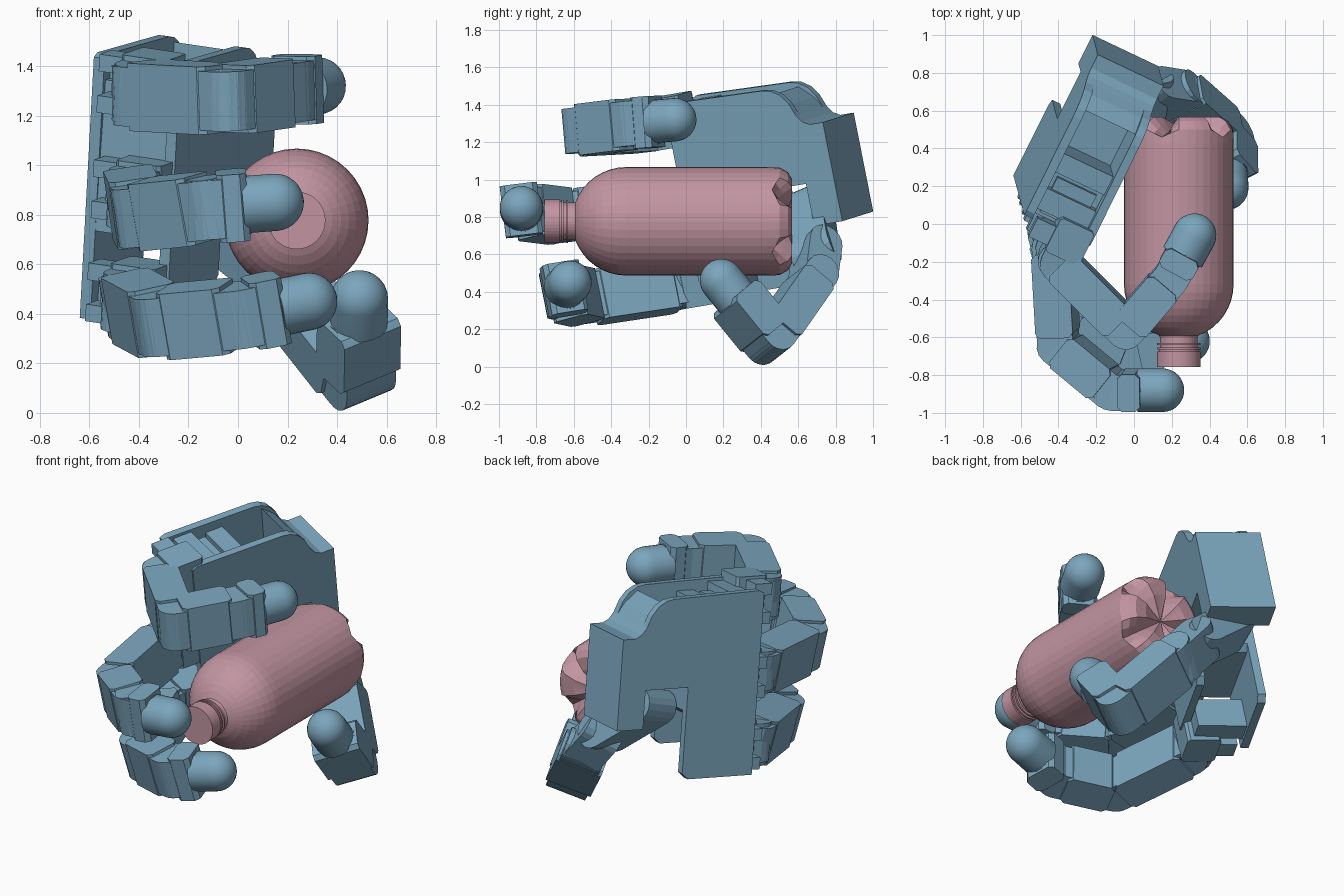
import bpy, bmesh, math
from mathutils import Vector as V

if "Cube" in bpy.data.objects:
    bpy.data.objects.remove(bpy.data.objects["Cube"])

def material(name, col):
    m = bpy.data.materials.new(name)
    m.diffuse_color = (*col, 1)
    m.use_nodes = True
    m.node_tree.nodes["Principled BSDF"].inputs["Base Color"].default_value = m.diffuse_color
    return m

BLUE = material("hand_blue", (0.20, 0.38, 0.51))
PINK = material("bottle_pink", (0.54, 0.30, 0.36))

def finish(name, bm, mat, smooth=False):
    bmesh.ops.recalc_face_normals(bm, faces=bm.faces)
    me = bpy.data.meshes.new(name)
    bm.to_mesh(me)
    bm.free()
    me.materials.append(mat)
    ob = bpy.data.objects.new(name, me)
    bpy.context.collection.objects.link(ob)
    if smooth:
        bpy.ops.object.select_all(action='DESELECT')
        ob.select_set(True)
        bpy.context.view_layer.objects.active = ob
        bpy.ops.object.shade_smooth_by_angle(angle=math.radians(35))
    return ob

class Frame:
    """Local axes: u along the part, v across its profile, w extrusion."""
    def __init__(self, o, u, v, w):
        self.o, self.u, self.v, self.w = V(o), u, v, w
    def at(self, a, b, c):
        return self.o + a * self.u + b * self.v + c * self.w

def prism(bm, fr, pts, w0, w1):
    a = [bm.verts.new(fr.at(u, v, w0)) for u, v in pts]
    b = [bm.verts.new(fr.at(u, v, w1)) for u, v in pts]
    n = len(pts)
    bm.faces.new(a)
    bm.faces.new(b[::-1])
    for i in range(n):
        j = (i + 1) % n
        bm.faces.new((a[i], b[i], b[j], a[j]))

def rect(u0, u1, v0, v1, c=0.0):
    if not c:
        return [(u0, v0), (u1, v0), (u1, v1), (u0, v1)]
    return [(u0 + c, v0), (u1 - c, v0), (u1, v0 + c), (u1, v1 - c),
            (u1 - c, v1), (u0 + c, v1), (u0, v1 - c), (u0, v0 + c)]

def stadium(u0, u1, r, n=8):
    p = []
    for c, s in ((u1, -90), (u0, 90)):
        for i in range(n + 1):
            t = math.radians(s + 180 * i / n)
            p.append((c + r * math.cos(t), r * math.sin(t)))
    return p

def lathe(bm, fr, prof, n, warp=None):
    """Revolve (along, radius) pairs about the frame's u axis."""
    rings = []
    for k, (a, r) in enumerate(prof):
        if r == 0:
            rings.append([bm.verts.new(fr.at(a, 0, 0))] * n)
            continue
        ring = []
        for i in range(n):
            t = 2 * math.pi * i / n
            a2, r2 = warp(k, t, a, r) if warp else (a, r)
            ring.append(bm.verts.new(fr.at(a2, r2 * math.cos(t), r2 * math.sin(t))))
        rings.append(ring)
    for p, q in zip(rings, rings[1:]):
        for i in range(n):
            j = (i + 1) % n
            bm.faces.new(list(dict.fromkeys((p[i], p[j], q[j], q[i]))))

# Palm axes: F toward the fingers, A across them, N out of the palm
F = V((-0.44, -0.88, -0.15)).normalized()
N = V((0.05, -0.2, 0.98)).cross(F).normalized()
A = F.cross(N)
palm = Frame((-0.36, 0.03, 0.90), F, A, N)

# Palm: two shaped plates with a pocketed core between them
def lower(bottom):
    return [(0, bottom), (-.42, bottom), (-.46, bottom + .035), (-.46, -.02), (-.74, -.02),
            (-.74, -.25), (-.91, -.25), (-.91, .29), (-.83, .29), (-.79, .31), (-.76, .35)]
top = [(-.73, .42), (-.69, .47), (-.64, .50), (-.59, .51), (-.03, .525), (0, .51)]
core = lower(-.20) + [(-.72, .41), (-.64, .48), (-.64, .15), (-.38, .15), (-.38, .46),
                      (-.27, .46), (-.27, .42), (-.02, .42)]
bm = bmesh.new()
prism(bm, palm, lower(-.565) + top, -.278, -.23)
prism(bm, palm, lower(-.44) + top, .065, .111)
prism(bm, palm, core, -.23, .065)
for u0, u1, h in ((-.25, -.16, .46), (-.12, -.04, .45)):
    prism(bm, palm, rect(u0, u1, .4, h), -.2, .03)
finish("palm", bm, BLUE)

def link(name, p, q, w, tip=False):
    """Boxed motor body with rounded hinge ends, or a domed end for tips."""
    p, q = V(p), V(q)
    L = (q - p).length
    u = (q - p) / L
    w = (w - w.dot(u) * u).normalized()
    fr = Frame(p, u, w.cross(u), w)
    end = L - (0.11 if tip else 0.05)
    bm = bmesh.new()
    prism(bm, fr, stadium(0, end - .09 if tip else L, .096), -.12, .12)
    prism(bm, fr, rect(.03, end, -.1, .1, .025), -.1375, .1375)
    finish(name, bm, BLUE)
    if tip:
        bm = bmesh.new()
        prof = [(end - .02, 0), (end - .02, .116), (L, .116)]
        prof += [(L + .116 * math.sin(t), .116 * math.cos(t))
                 for t in [math.pi / 2 * i / 8 for i in range(1, 8)]]
        prof.append((L + .116, 0))
        lathe(bm, fr, prof, 28)
        finish(name + "_pad", bm, BLUE, True)

# Three fingers: knuckle, middle joint, end joint, pad centre
fingers = {
    "upper_finger": (.425, [(-.41, -.19, 1.285), (-.04, -.56, 1.265), (.2, -.28, 1.30), (.32, -.06, 1.32)]),
    "middle_finger": (-.01, [(-.43, -.115, .86), (-.40, -.64, .80), (-.11, -.88, .83), (.15, -.88, .85)]),
    "lower_finger": (-.435, [(-.45, -.03, .44), (-.31, -.53, .365), (.02, -.67, .395), (.285, -.62, .45)]),
}
for name, (a, js) in fingers.items():
    js = [V(j) for j in js]
    w = (js[1] - js[0]).cross(js[3] - js[1]).normalized()
    # knuckle block joining the palm
    k = Frame(palm.at(0, a, 0), F, N, A)
    bm = bmesh.new()
    prism(bm, k, rect(-.08, .12, -.1, .1, .015), -.1375, .1375)
    prism(bm, k, stadium(.05, .16, .096), -.115, .115)
    for s in (-1, 1):
        prism(bm, k, rect(-.02, .09, -.21, -.08), s * .085 - .035, s * .085 + .035)
    prism(bm, k, rect(-.02, .045, -.17, -.08), -.12, .12)
    prism(bm, k, rect(-.18, -.06, -.25, .06), -.11, .08)
    finish(name + "_knuckle", bm, BLUE)
    link(name + "_base", js[0], js[1], w)
    link(name + "_mid", js[1], js[2], w)
    link(name + "_end", js[2], js[3], w, tip=True)

# Thumb: swivel block in the palm notch, long link, end link
t0, t1, t2, t3, t4 = [V(p) for p in ((-.20, .66, .86), (.10, .70, .62),
                      (.225, .68, .47), (.485, .45, .14), (.49, .19, .46))]
u = (t1 - t0).normalized()
w = (F - F.dot(u) * u).normalized()
fr = Frame(t0, u, w.cross(u), w)
bm = bmesh.new()
prism(bm, fr, stadium(0, .38, .10), -.10, .13)
finish("thumb_swivel", bm, BLUE)
tw = (t3 - t2).cross(t4 - t3).normalized()
u = (t2 - t1).normalized()
w = (tw - tw.dot(u) * u).normalized()
bm = bmesh.new()
prism(bm, Frame(t1, u, w.cross(u), w), stadium(0, (t2 - t1).length, .096), -.11, .11)
finish("thumb_short", bm, BLUE)
link("thumb_base", t2, t3, tw)
link("thumb_end", t3, t4, tw, tip=True)

# Bottle lying along y, with a five-lobed foot and ringed neck
prof = [(.52, 0), (.54, .07), (.567, .15), (.567, .225), (.545, .262), (.50, .288), (.43, .29), (-.32, .29)]
for i in range(1, 9):
    t = math.radians(69 * i / 8)
    prof.append((-.32 - .29 * math.sin(t), .29 * math.cos(t)))
prof += [(-.60, .10), (-.63, .10), (-.63, .115), (-.64, .115), (-.64, .10),
         (-.655, .10), (-.655, .115), (-.665, .115), (-.665, .105),
         (-.675, .105), (-.675, .116), (-.757, .116), (-.757, 0)]
depth = {1: .03, 2: .07, 3: .09, 4: .09, 5: .04}

def lobes(k, t, a, r):
    if k not in depth:
        return a, r
    d = abs(math.degrees(t) % 72 - 36)
    g = max(0, 1 - d / 18)
    return a - depth[k] * g, r - (.03 * g if k in (3, 4) else 0)

bm = bmesh.new()
lathe(bm, Frame((.237, 0, .777), V((0, 1, 0)), V((1, 0, 0)), V((0, 0, 1))), prof, 40, lobes)
finish("bottle", bm, PINK)
